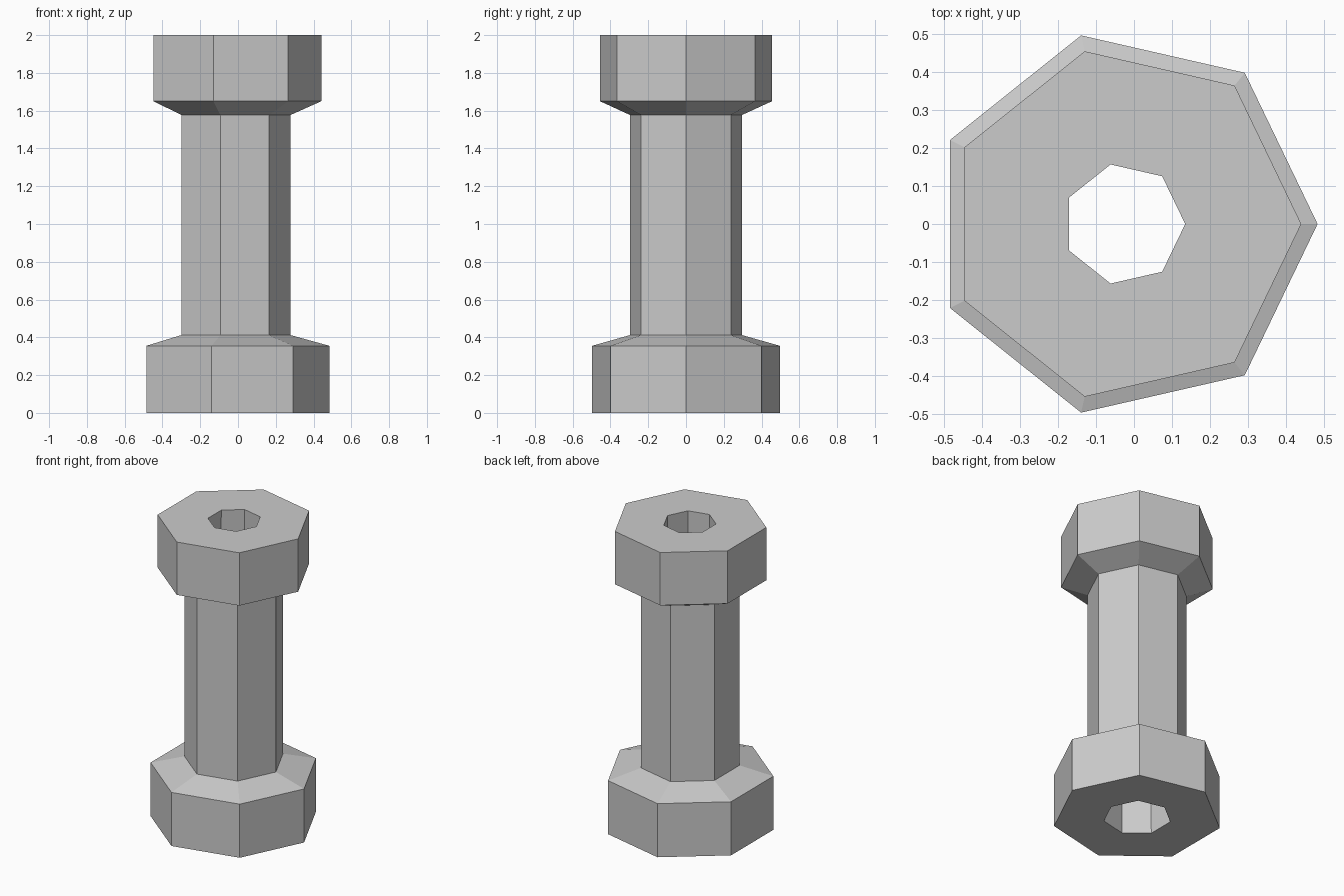
import bpy, bmesh
from math import cos, sin, tau

if "Cube" in bpy.data.objects:
    bpy.data.objects.remove(bpy.data.objects["Cube"])

SIDES = 7
CENTRE_X = -0.026

# Closed (radius, z) section: foot, shaft, head, then the tapering bore
PROFILE = [(0.51, 0), (0.51, 0.355), (0.304, 0.412), (0.304, 1.577),
           (0.467, 1.65), (0.467, 2.0), (0.161, 2.0), (0.204, 0)]

# Sweep the section around seven sides
bm = bmesh.new()
rings = [[bm.verts.new((CENTRE_X + r * cos(tau * i / SIDES), r * sin(tau * i / SIDES), z))
          for i in range(SIDES)] for r, z in PROFILE]
for k, lower in enumerate(rings):
    upper = rings[(k + 1) % len(rings)]
    for i in range(SIDES):
        j = (i + 1) % SIDES
        bm.faces.new((lower[i], lower[j], upper[j], upper[i]))
bmesh.ops.recalc_face_normals(bm, faces=bm.faces)

mesh = bpy.data.meshes.new("hollow_column")
bm.to_mesh(mesh)
bm.free()
bpy.context.collection.objects.link(bpy.data.objects.new("hollow_column", mesh))
